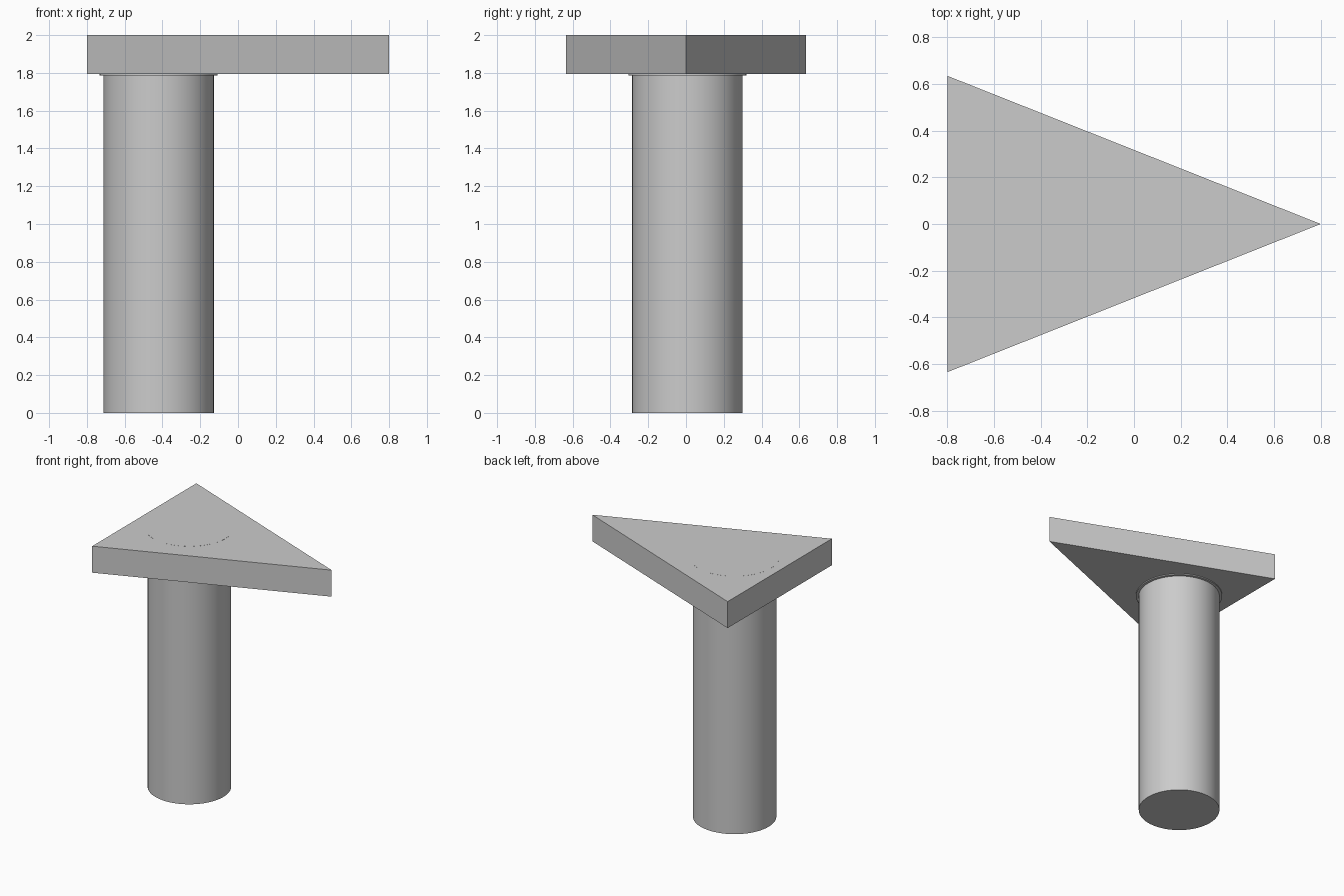
import bpy
import bmesh

cube = bpy.data.objects.get("Cube")
if cube:
    bpy.data.objects.remove(cube, do_unlink=True)

# Single grey material
grey = bpy.data.materials.new("plain_grey")
grey.use_nodes = True
colour = (0.6, 0.6, 0.6, 1)
grey.diffuse_color = colour
grey.node_tree.nodes["Principled BSDF"].inputs["Base Color"].default_value = colour

AXIS = (-0.42, 0.007)


def cylinder(name, radius, bottom, top):
    bpy.ops.mesh.primitive_cylinder_add(
        vertices=64, radius=radius, depth=top - bottom,
        location=(*AXIS, (bottom + top) / 2))
    obj = bpy.context.object
    obj.name = name
    obj.data.materials.append(grey)
    bpy.ops.object.shade_smooth_by_angle()
    return obj


def prism(name, outline, bottom, top):
    bm = bmesh.new()
    face = bm.faces.new([bm.verts.new((x, y, bottom)) for x, y in outline])
    side = bmesh.ops.extrude_face_region(bm, geom=[face])
    verts = [v for v in side["geom"] if isinstance(v, bmesh.types.BMVert)]
    bmesh.ops.translate(bm, verts=verts, vec=(0, 0, top - bottom))
    bmesh.ops.recalc_face_normals(bm, faces=bm.faces)
    mesh = bpy.data.meshes.new(name)
    bm.to_mesh(mesh)
    bm.free()
    mesh.materials.append(grey)
    obj = bpy.data.objects.new(name, mesh)
    bpy.context.collection.objects.link(obj)
    return obj


# Round post, the collar set through the plate, and the triangular plate
cylinder("post", 0.292, 0, 1.8)
cylinder("collar", 0.312, 1.787, 2.0)
prism("triangular_plate", [(-0.8, -0.635), (0.8, 0), (-0.8, 0.635)], 1.795, 1.9995)
